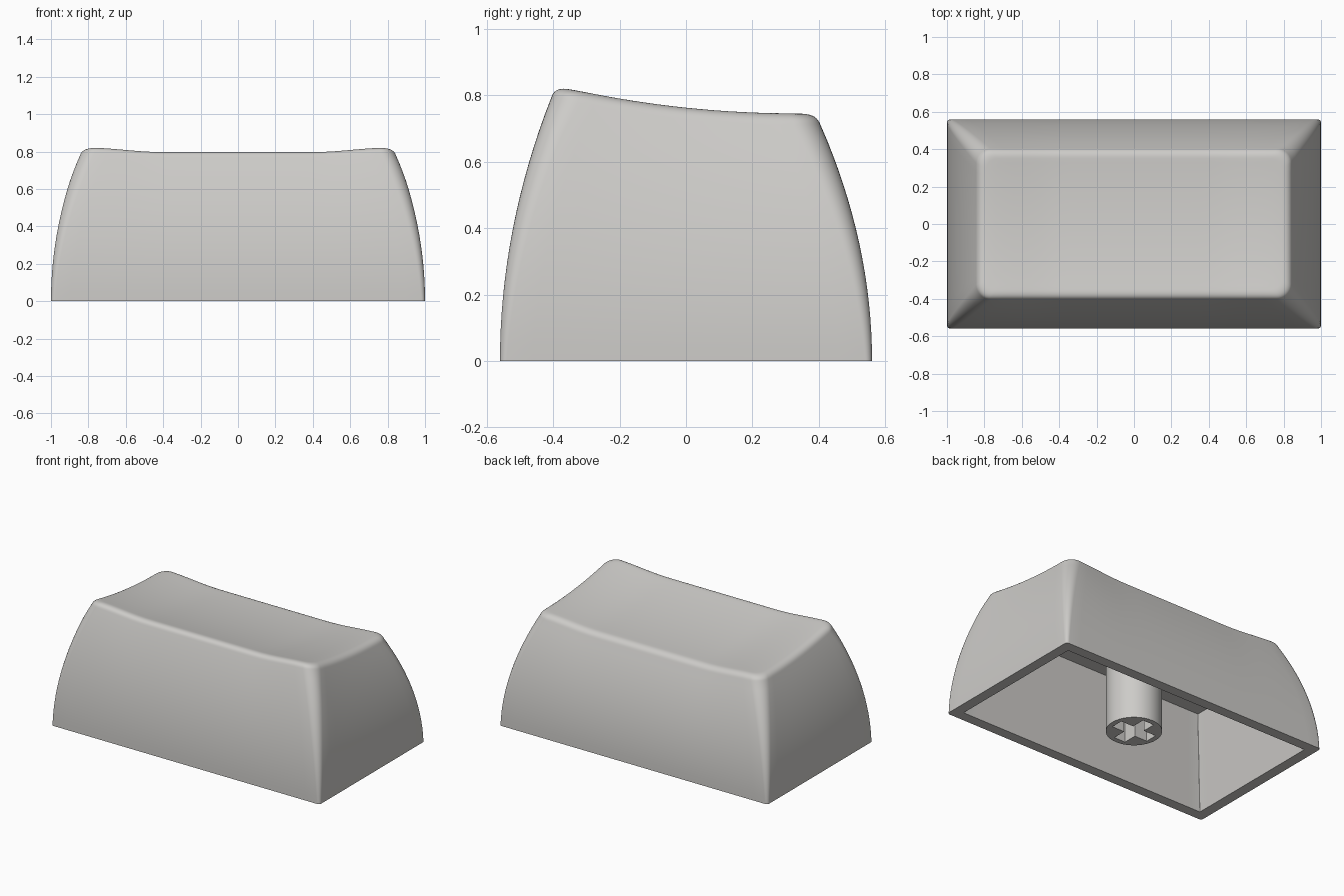
import bpy, bmesh, math

if "Cube" in bpy.data.objects:
    bpy.data.objects.remove(bpy.data.objects["Cube"])

plastic = bpy.data.materials.new("light_grey_plastic")
plastic.diffuse_color = (0.61, 0.60, 0.58, 1)
plastic.use_nodes = True
plastic.node_tree.nodes["Principled BSDF"].inputs["Base Color"].default_value = plastic.diffuse_color


def loft(name, rings):
    """Skin a list of equal-length point rings and cap both ends."""
    bm = bmesh.new()
    loops = [[bm.verts.new(p) for p in ring] for ring in rings]
    n = len(loops[0])
    for a, b in zip(loops, loops[1:]):
        for i in range(n):
            j = (i + 1) % n
            bm.faces.new((a[i], a[j], b[j], b[i]))
    bm.faces.new(loops[0])
    bm.faces.new(loops[-1])
    bmesh.ops.recalc_face_normals(bm, faces=bm.faces)
    mesh = bpy.data.meshes.new(name)
    bm.to_mesh(mesh)
    bm.free()
    mesh.materials.append(plastic)
    obj = bpy.data.objects.new(name, mesh)
    bpy.context.collection.objects.link(obj)
    bpy.ops.object.select_all(action='DESELECT')
    obj.select_set(True)
    bpy.context.view_layer.objects.active = obj
    bpy.ops.object.shade_smooth_by_angle(angle=math.radians(30))
    return obj


def rounded_rect(hx, hy, r, corner=8, long_side=24, short_side=14):
    """Outline points, counter-clockwise from the back right corner."""
    pts = []
    corners = [(1, 1), (-1, 1), (-1, -1), (1, -1)]
    for k, (sx, sy) in enumerate(corners):
        for i in range(corner + 1):
            a = math.pi / 2 * (k + i / corner)
            pts.append((sx * (hx - r) + r * math.cos(a), sy * (hy - r) + r * math.sin(a)))
        # straight run to the next corner
        steps = long_side if k % 2 == 0 else short_side
        x0, y0 = pts[-1]
        x1, y1 = (-x0, y0) if k % 2 == 0 else (x0, -y0)
        for i in range(1, steps):
            f = i / steps
            pts.append((x0 + (x1 - x0) * f, y0 + (y1 - y0) * f))
    return pts


def top_height(x, y):
    """Scooped, tilted top that sinks a little away from its two ends."""
    x, y = min(abs(x), 0.84), max(-0.4, min(0.4, y))
    t = max(0, min(1, (x - 0.40) / 0.42))
    return 0.763 - 0.105 * y + 0.16 * y * y - 0.025 * (1 - t * t * (3 - 2 * t))


HX, HY = 1.0, 0.56
rings = []

# hollow inside: ceiling, then opening
for inset, z in ((0.17, 0.60), (0.07, 0.0)):
    rings.append([(x, y, z) for x, y in rounded_rect(HX - inset, HY - inset, 0.003)])

# bulging outer walls
DROP = 0.035
for i in range(17):
    s = i / 16
    inset = 0.155 * s * s
    rings.append([(x, y, s * (top_height(x, y) - DROP))
                  for x, y in rounded_rect(HX - inset, HY - inset, 0.02 + 0.06 * s)])

# rounded rim
for i in range(1, 9):
    t = i / 8
    inset = 0.155 * (1 - t) ** 2 + 0.167 * 2 * t * (1 - t) + 0.21 * t * t
    rings.append([(x, y, top_height(x, y) - DROP * (1 - t) ** 2)
                  for x, y in rounded_rect(HX - inset, HY - inset, 0.08 - 0.02 * t)])

# dished top
for i in range(1, 16):
    f = 1 - i / 16
    rings.append([(x, y, top_height(x, y))
                  for x, y in rounded_rect((HX - 0.21) * f, (HY - 0.21) * f, 0.06 * f)])

loft("keycap_shell", rings)

# stem with cross-shaped socket
RADIUS, ARM, HALF_SLOT = 0.17, 0.135, 0.042
edge = math.degrees(math.atan2(HALF_SLOT, ARM))
angles = [math.radians(90 * q + a) for q in range(4)
          for a in (0, 8, edge, 26, 35, 45, 55, 64, 90 - edge, 82)]


def cross_radius(a):
    c, s = sorted((abs(math.cos(a)), abs(math.sin(a))), reverse=True)
    return min(ARM / c, HALF_SLOT / max(s, 1e-6))


def stem_ring(radius, z):
    return [(radius(a) * math.cos(a), radius(a) * math.sin(a), z) for a in angles]


loft("stem", [stem_ring(lambda a: RADIUS, 0.62), stem_ring(lambda a: RADIUS, 0.0),
              stem_ring(cross_radius, 0.0), stem_ring(cross_radius, 0.28)])
